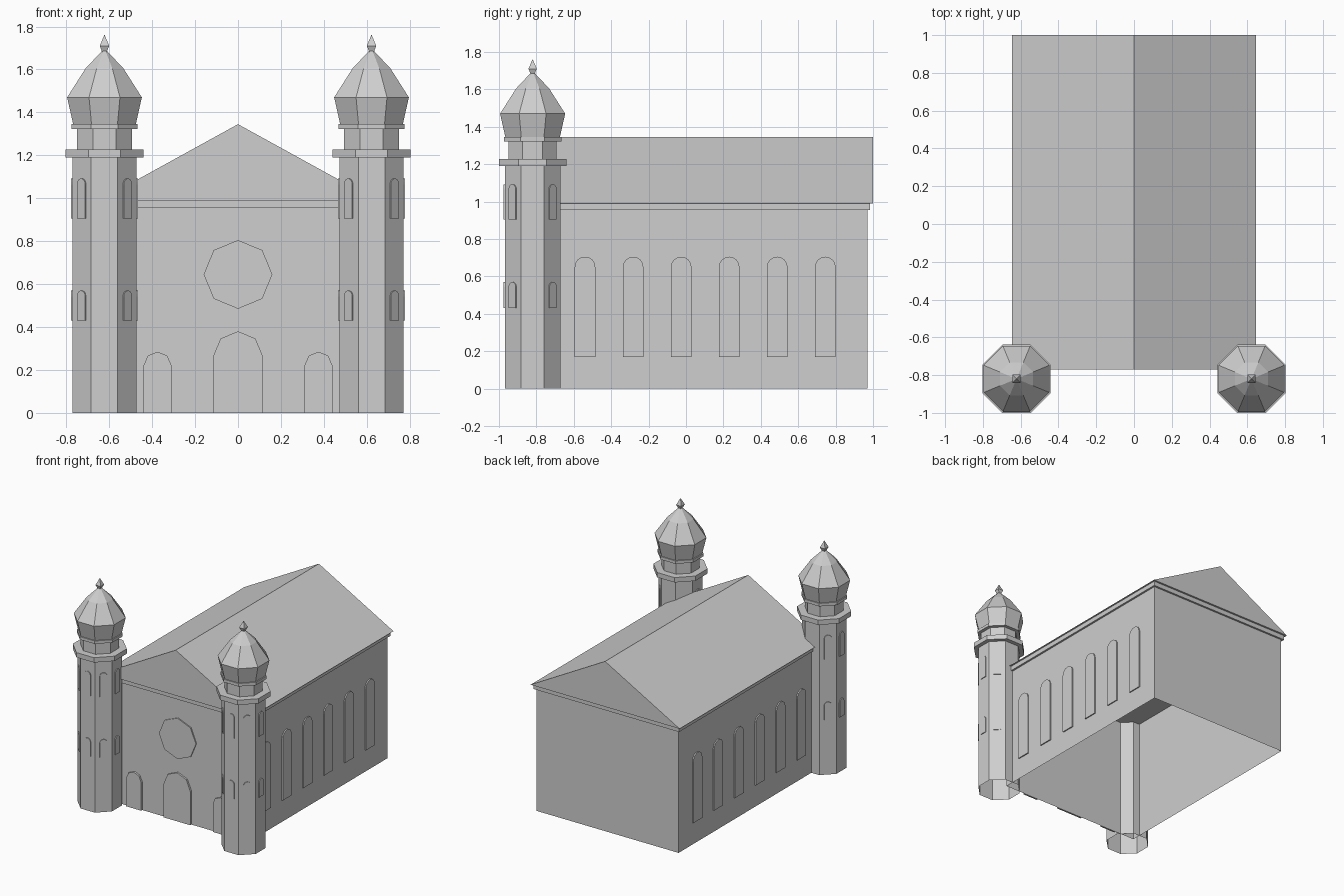
import bpy
import bmesh
from math import pi, cos, sin, tau
from mathutils import Matrix, Vector

cube = bpy.data.objects.get("Cube")
if cube:
    bpy.data.objects.remove(cube, do_unlink=True)

stone = bpy.data.materials.new("pale_grey_stone")
stone.use_nodes = True
GREY = (0.62, 0.62, 0.62, 1)
stone.diffuse_color = GREY
stone.node_tree.nodes["Principled BSDF"].inputs["Base Color"].default_value = GREY


def finish(name, bm):
    bmesh.ops.recalc_face_normals(bm, faces=bm.faces)
    mesh = bpy.data.meshes.new(name)
    bm.to_mesh(mesh)
    bm.free()
    mesh.materials.append(stone)
    obj = bpy.data.objects.new(name, mesh)
    bpy.context.collection.objects.link(obj)
    return obj


def prism(name, outline, depth, matrix, open_start=False):
    """Extrude a 2D outline along local z, then place it."""
    bm = bmesh.new()
    base = bm.faces.new([bm.verts.new((x, y, 0)) for x, y in outline])
    out = bmesh.ops.extrude_face_region(bm, geom=[base], use_keep_orig=True)
    top = [v for v in out["geom"] if isinstance(v, bmesh.types.BMVert)]
    bmesh.ops.translate(bm, verts=top, vec=(0, 0, depth))
    if open_start:
        bmesh.ops.delete(bm, geom=[base], context="FACES_ONLY")
    bmesh.ops.transform(bm, matrix=matrix, verts=bm.verts)
    return finish(name, bm)


def lathe(name, profile, sides, centre, open_bottom=False):
    """Faceted turning; profile radii are measured to the flats."""
    bm = bmesh.new()
    rings = []
    for radius, z in profile:
        r = radius / cos(pi / sides)
        rings.append([bm.verts.new((centre[0] + r * cos(tau * (i + 0.5) / sides),
                                    centre[1] + r * sin(tau * (i + 0.5) / sides), z))
                      for i in range(sides)])
    for low, high in zip(rings, rings[1:]):
        for i in range(sides):
            j = (i + 1) % sides
            bm.faces.new((low[i], low[j], high[j], high[i]))
    bm.faces.new(rings[-1])
    if not open_bottom:
        bm.faces.new(rings[0])
    return finish(name, bm)


def wall_matrix(point, angle):
    """Local x along the wall, y up, z outward in the heading angle."""
    out = Vector((cos(angle), sin(angle), 0))
    along = Vector((-sin(angle), cos(angle), 0))
    m = Matrix((along, (0, 0, 1), out)).transposed().to_4x4()
    m.translation = Vector(point)
    return m


def arch(name, point, angle, half, height, steps, depth):
    """Shallow raised panel with a round head."""
    spring = height - half
    outline = [(-half, 0), (half, 0)]
    outline += [(half * cos(pi * i / steps), spring + half * sin(pi * i / steps))
                for i in range(steps + 1)]
    return prism(name, outline, depth, wall_matrix(point, angle))


def box_outline(half, front, back):
    return [(-half, front), (half, front), (half, back), (-half, back)]


FRONT = -pi / 2
WALL_X, WALL_Y = 0.615, -0.74
RELIEF = 0.009

# Hall, open underneath, with cornice and gabled roof
prism("hall_walls", box_outline(WALL_X, WALL_Y, 0.97), 0.955, Matrix(), True)
prism("cornice", box_outline(0.63, -0.755, 0.985), 0.035,
      Matrix.Translation((0, 0, 0.955)))
prism("gable_roof", [(-0.645, 0.99), (0.645, 0.99), (0, 1.345)], 1.77,
      wall_matrix((0, 1.0, 0), FRONT))

# Doors and round window on the front
arch("main_door", (0, WALL_Y, 0), FRONT, 0.115, 0.38, 4, 0.014)
for side in (-1, 1):
    arch("side_door", (side * 0.375, WALL_Y, 0), FRONT, 0.065, 0.285, 4, 0.014)
prism("octagon_window",
      [(0.16 * cos(tau * i / 8), 0.16 * sin(tau * i / 8)) for i in range(8)],
      RELIEF, wall_matrix((0, WALL_Y, 0.645), FRONT))

# Tall windows along both long walls
for side, angle in ((1, 0), (-1, pi)):
    for i in range(6):
        arch("hall_window", (side * WALL_X, 0.745 - 0.257 * i, 0.17), angle,
             0.055, 0.535, 8, RELIEF)

# Corner towers
for side in (-1, 1):
    c = (side * 0.622, -0.82)
    lathe("tower_shaft", [(0.149, 0), (0.149, 1.19)], 8, c, True)
    lathe("tower_gallery", [(0.181, 1.19), (0.181, 1.228)], 8, c)
    lathe("tower_neck", [(0.128, 1.228), (0.128, 1.322)], 8, c)
    lathe("tower_collar", [(0.154, 1.322), (0.154, 1.345)], 8, c)
    lathe("tower_dome", [(0.146, 1.345), (0.174, 1.47), (0.088, 1.605),
                         (0.008, 1.69)], 8, c)
    lathe("tower_finial", [(0.008, 1.675), (0.022, 1.71), (0.001, 1.76)], 4, c)
    # Windows on every face that stands clear of the hall
    for k in range(8):
        angle = k * pi / 4
        out = Vector((cos(angle), sin(angle)))
        if out.y > 0.1 and out.x * side < 0.1:
            continue
        x, y = Vector(c) + out * 0.149
        arch("tower_lower_window", (x, y, 0.43), angle, 0.027, 0.14, 8, 0.006)
        arch("tower_upper_window", (x, y, 0.905), angle, 0.027, 0.187, 8, 0.006)
